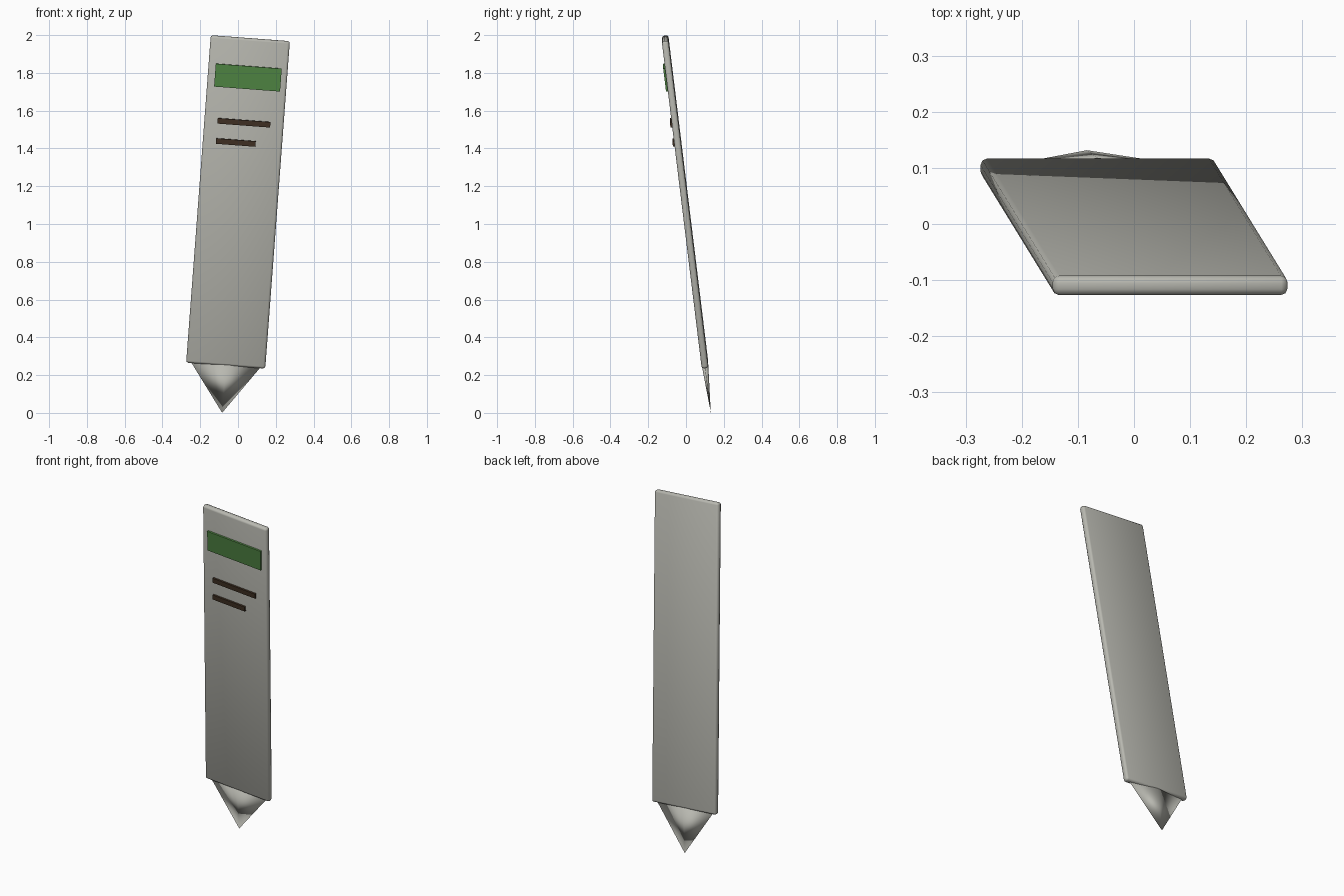
import bpy
import math
from mathutils import Euler, Vector

cube = bpy.data.objects.get("Cube")
if cube:
    bpy.data.objects.remove(cube, do_unlink=True)

# The whole marker leans forward and to one side
TILT = Euler((math.radians(6.95), math.radians(4.3), 0))
CENTRE = Vector((0, -0.005, 1.117))
WIDTH, DEPTH, LENGTH = 0.42, 0.035, 1.75


def material(name, colour):
    mat = bpy.data.materials.new(name)
    mat.use_nodes = True
    mat.diffuse_color = (*colour, 1)
    bsdf = mat.node_tree.nodes["Principled BSDF"]
    bsdf.inputs["Base Color"].default_value = (*colour, 1)
    bsdf.inputs["Roughness"].default_value = 0.8
    return mat


def place(obj, name, offset, mat):
    """Name a part and set it in the tilted frame of the marker."""
    obj.name = name
    obj.rotation_euler = TILT
    obj.location = CENTRE + TILT.to_matrix() @ Vector(offset)
    obj.data.materials.append(mat)


def box(name, size, offset, mat):
    bpy.ops.mesh.primitive_cube_add(size=1)
    obj = bpy.context.object
    obj.scale = size
    bpy.ops.object.transform_apply(location=False, rotation=False, scale=True)
    place(obj, name, offset, mat)
    return obj


grey = material("pale grey", (0.48, 0.48, 0.435))
green = material("leaf green", (0.085, 0.25, 0.06))
brown = material("dark brown", (0.055, 0.032, 0.018))

# Flat body with soft rounded edges
body = box("marker_body", (WIDTH, DEPTH, LENGTH), (0, 0, 0), grey)
bevel = body.modifiers.new("rounded edges", 'BEVEL')
bevel.width = 0.012
bevel.segments = 2
bpy.ops.object.shade_smooth()

# Flattened four-sided point, widest across the body
TIP = 0.258
bpy.ops.mesh.primitive_cone_add(vertices=4, radius1=0.185, radius2=0, depth=TIP)
tip = bpy.context.object
tip.rotation_euler = (math.pi, 0, 0)
tip.scale = (1, 0.095, 1)
bpy.ops.object.transform_apply(location=False, rotation=True, scale=True)
place(tip, "ground_point", (0, 0, 0.005 - LENGTH / 2 - TIP / 2), grey)
bpy.ops.object.shade_smooth()

# Raised label and two lines on the front: name, width, height, x, z, colour
plates = [
    ("label_band", 0.35, 0.122, 0.003, 0.668, green),
    ("upper_line", 0.28, 0.029, 0.0, 0.426, brown),
    ("lower_line", 0.21, 0.029, -0.035, 0.318, brown),
]
for name, wide, high, x, z, mat in plates:
    box(name, (wide, 0.012, high), (x, -DEPTH / 2 - 0.004, z), mat)
